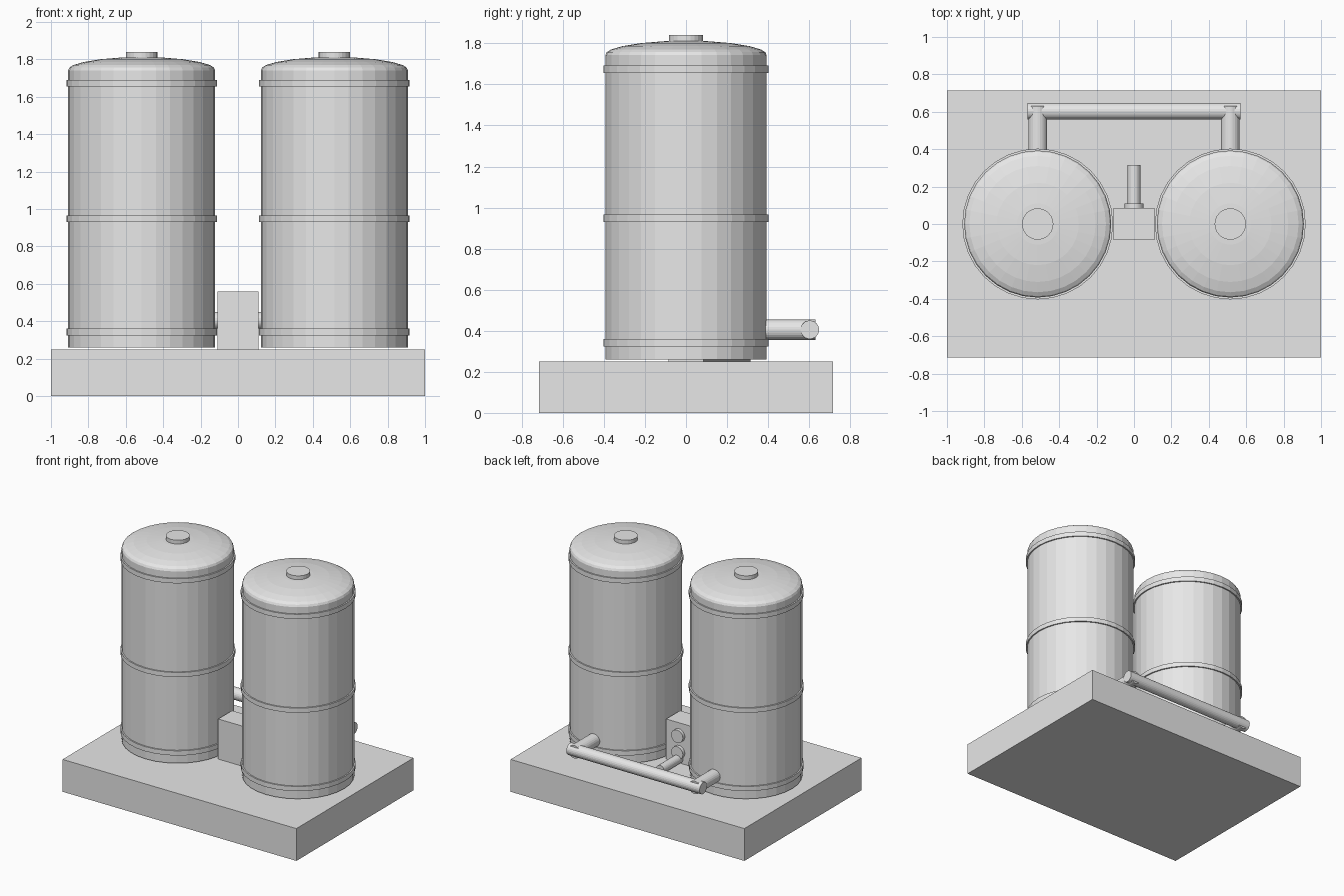
import bpy
import bmesh
import math
from mathutils import Matrix, Vector

cube = bpy.data.objects.get("Cube")
if cube:
    bpy.data.objects.remove(cube, do_unlink=True)

# One plain grey for everything
GREY = (0.8, 0.8, 0.8, 1)
grey = bpy.data.materials.new("plain_grey")
grey.use_nodes = True
grey.diffuse_color = GREY
for node in grey.node_tree.nodes:
    if node.type == 'BSDF_PRINCIPLED':
        node.inputs["Base Color"].default_value = GREY


def finish(name, bm):
    bmesh.ops.recalc_face_normals(bm, faces=bm.faces)
    mesh = bpy.data.meshes.new(name)
    bm.to_mesh(mesh)
    bm.free()
    mesh.materials.append(grey)
    obj = bpy.data.objects.new(name, mesh)
    bpy.context.collection.objects.link(obj)
    return obj


def box(name, center, size):
    bm = bmesh.new()
    bmesh.ops.create_cube(bm, size=1)
    bmesh.ops.scale(bm, vec=size, verts=bm.verts)
    bmesh.ops.translate(bm, vec=center, verts=bm.verts)
    return finish(name, bm)


def cylinder(name, start, end, radius, sides=24):
    start, end = Vector(start), Vector(end)
    axis = end - start
    turn = axis.to_track_quat('Z', 'Y').to_matrix().to_4x4()
    bm = bmesh.new()
    bmesh.ops.create_cone(bm, cap_ends=True, segments=sides,
                          radius1=radius, radius2=radius, depth=axis.length,
                          matrix=Matrix.Translation((start + end) / 2) @ turn)
    return finish(name, bm)


def lathe(name, profile, x, sides=32):
    bm = bmesh.new()
    verts = [bm.verts.new((r, 0, z)) for r, z in profile]
    edges = [bm.edges.new(pair) for pair in zip(verts, verts[1:])]
    bmesh.ops.spin(bm, geom=verts + edges, cent=(0, 0, 0), axis=(0, 0, 1),
                   angle=math.tau, steps=sides)
    bmesh.ops.remove_doubles(bm, verts=bm.verts, dist=0.0005)
    bmesh.ops.translate(bm, vec=(x, 0, 0), verts=bm.verts)
    return finish(name, bm)


# Base slab
box("base_slab", (0, 0, 0.125), (2, 1.43, 0.25))

# Two domed tanks with bands, filler caps and outlet stubs
TANK_X, TANK_R = 0.515, 0.393
tank_profile = [(0, 0.26), (TANK_R, 0.26), (TANK_R, 1.742), (0.386, 1.757),
                (0.365, 1.77), (0.31, 1.786), (0.22, 1.801), (0.11, 1.81), (0, 1.813)]
for side, x in (("right", -TANK_X), ("left", TANK_X)):
    lathe(side + "_tank", tank_profile, x)
    for level, z in (("lower", 0.342), ("middle", 0.948), ("upper", 1.673)):
        cylinder(f"{side}_{level}_band", (x, 0, z - 0.018), (x, 0, z + 0.018),
                 0.403, 32)
    cylinder(side + "_cap", (x, 0, 1.79), (x, 0, 1.84), 0.084)
    cylinder(side + "_outlet_stub", (x, 0.3, 0.405), (x, 0.63, 0.405), 0.05)

# Pipe joining both tanks at the back
cylinder("cross_pipe", (-0.57, 0.603, 0.405), (0.57, 0.603, 0.405), 0.045)

# Control box with two round dials and a drain pipe on its back
box("control_box", (0, 0, 0.405), (0.22, 0.17, 0.31))
for label, z in (("upper", 0.464), ("lower", 0.335)):
    cylinder(label + "_dial", (0, 0.07, z), (0, 0.11, z), 0.05)
cylinder("drain_pipe", (0, 0.07, 0.285), (0, 0.315, 0.285), 0.034)
